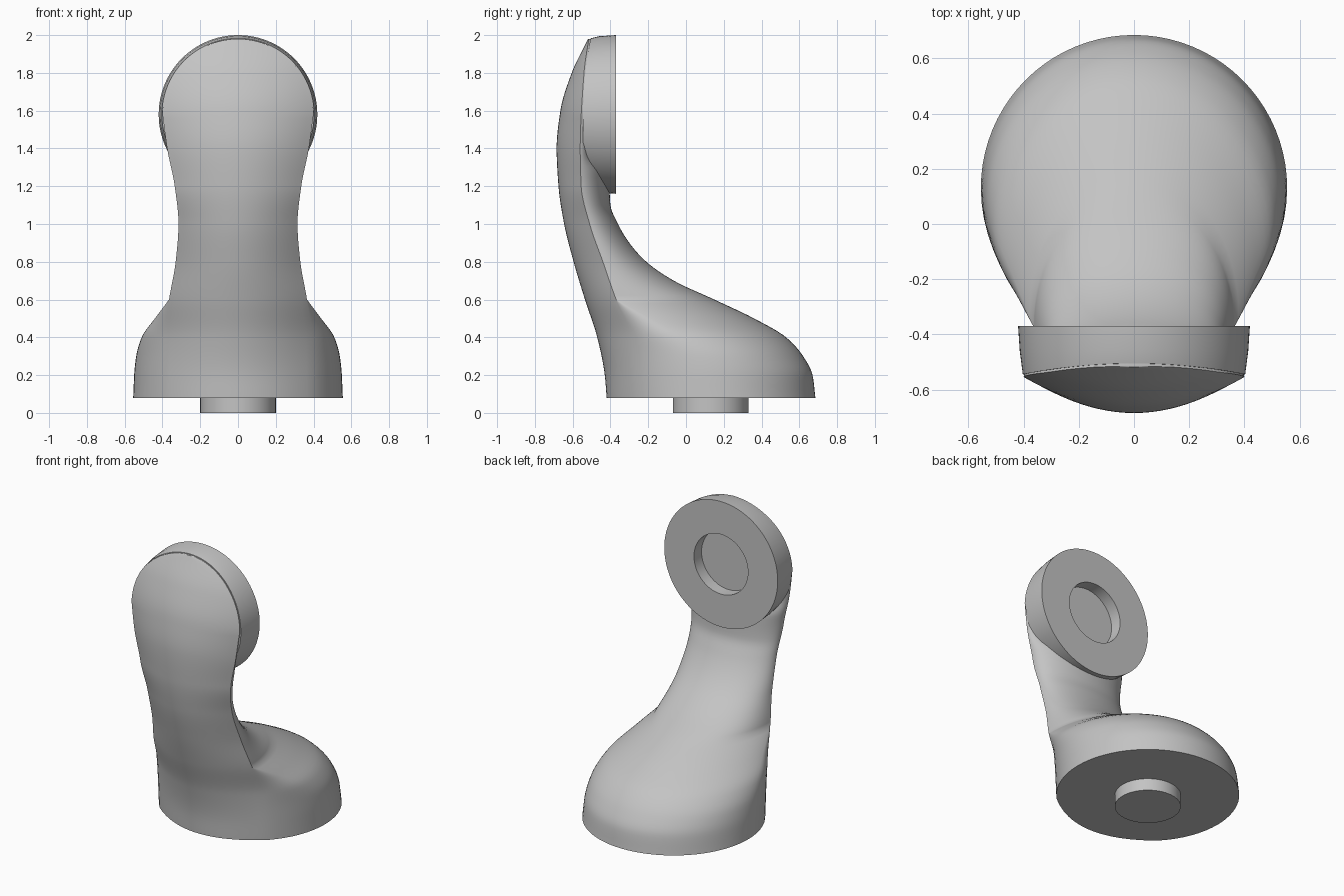
import bpy
import bmesh
from math import sin, cos, pi, sqrt, acos

cube = bpy.data.objects.get("Cube")
if cube:
    bpy.data.objects.remove(cube, do_unlink=True)

grey = bpy.data.materials.new("plain grey")
grey.use_nodes = True
grey.diffuse_color = (.55, .55, .55, 1)
grey.node_tree.nodes["Principled BSDF"].inputs["Base Color"].default_value = grey.diffuse_color


def curve(z, keys):
    """Smooth monotone interpolation through (z, value) keys."""
    if z <= keys[0][0]:
        return keys[0][1]
    if z >= keys[-1][0]:
        return keys[-1][1]
    slopes = [(b[1] - a[1]) / (b[0] - a[0]) for a, b in zip(keys, keys[1:])]

    def tangent(i):
        if i == 0 or i == len(slopes):
            return slopes[min(i, len(slopes) - 1)]
        before, after = slopes[i - 1], slopes[i]
        if before * after <= 0:
            return 0
        return 2 * before * after / (before + after)

    i = max(k for k in range(len(slopes)) if keys[k][0] <= z)
    (z0, v0), (z1, v1) = keys[i], keys[i + 1]
    span = z1 - z0
    t = (z - z0) / span
    ease = t * t * (3 - 2 * t)
    return (v0 + (v1 - v0) * ease + span * t * (1 - t) ** 2 * tangent(i)
            - span * t * t * (1 - t) * tangent(i + 1))


def make_loft(name, rings):
    """Skin closed rings of equal length and cap both ends."""
    bm = bmesh.new()
    loops = [[bm.verts.new(p) for p in ring] for ring in rings]
    count = len(loops[0])
    for low, high in zip(loops, loops[1:]):
        for i in range(count):
            j = (i + 1) % count
            bm.faces.new((low[i], low[j], high[j], high[i]))
    bm.faces.new(loops[0][::-1])
    bm.faces.new(loops[-1])
    bmesh.ops.recalc_face_normals(bm, faces=bm.faces)
    mesh = bpy.data.meshes.new(name)
    bm.to_mesh(mesh)
    bm.free()
    mesh.materials.append(grey)
    obj = bpy.data.objects.new(name, mesh)
    bpy.context.collection.objects.link(obj)
    bpy.ops.object.select_all(action="DESELECT")
    obj.select_set(True)
    bpy.context.view_layer.objects.active = obj
    bpy.ops.object.shade_smooth_by_angle(angle=pi / 3.2)
    return obj


# Body outlines by height: front line, side crease, rear line and widths
FRONT = [(.08, -.42), (.2, -.43), (.4, -.47), (.6, -.535), (.8, -.595), (1, -.645),
         (1.2, -.675), (1.4, -.685), (1.6, -.665), (1.8, -.605), (1.98, -.518)]
CREASE = [(.08, -.255), (.4, -.29), (.6, -.37), (.8, -.44), (1, -.51),
          (1.2, -.555), (1.4, -.56), (1.8, -.54), (1.98, -.515)]
REAR = [(.08, .685), (.2, .67), (.3, .62), (.4, .53), (.5, .36), (.6, .15), (.7, -.065),
        (.8, -.21), (.9, -.3), (1, -.36), (1.1, -.4), (1.27, -.41), (1.37, -.465), (2, -.475)]
STRIP = [(.08, .4), (.4, .39), (.6, .365), (.8, .33), (1, .315),
         (1.2, .335), (1.4, .375), (1.58, .4)]
BULGE = [(.08, .155), (.2, .153), (.3, .145), (.4, .12), (.5, .06), (.6, 0)]
WAIST = [(.08, .385), (.2, .375), (.3, .35), (.4, .27), (.5, .14), (.6, 0)]

HEAD_Z = 1.58
HEAD_R = .42


def body_slice(z):
    front, crease, rear = (curve(z, k) for k in (FRONT, CREASE, REAR))
    strip = curve(z, STRIP)
    if z > HEAD_Z:
        strip = sqrt(max(.4 ** 2 - (z - HEAD_Z) ** 2, 0))
    wide = strip + curve(z, BULGE)
    lift = curve(z, WAIST)
    middle = crease + lift
    start = acos(min(1, strip / wide))
    depth = lift / max(sin(start), .01)
    half = []
    # bowed front strip
    for i in range(12):
        u = i / 12
        half.append((strip * u, crease + (front - crease) * (1 - u * u)))
    # flank from the crease to the widest point
    for i in range(8):
        a = start * (1 - i / 8)
        half.append((wide * cos(a), middle - depth * sin(a)))
    # rounded rear
    for i in range(21):
        a = pi / 2 * i / 20
        half.append((wide * cos(a), middle + (rear - middle) * sin(a)))
    mirrored = [(-x, y) for x, y in half[-2:0:-1]]
    return [(x, y, z) for x, y in half + mirrored]


levels = [.08 + (HEAD_Z - .08) * i / 72 for i in range(72)]
levels += [HEAD_Z + .4 * sin(pi / 2 * i / 20) for i in range(20)]
make_loft("curved_body", [body_slice(z) for z in levels])


# Round mounting head with a recessed socket at its rear
def head_ring(radius, y, follow_front=False):
    ring = []
    for i in range(96):
        a = 2 * pi * i / 96
        rise = max(0, sin(a)) ** 2 if follow_front else 0
        ring.append((radius * cos(a), y + .04 * rise, HEAD_Z + radius * sin(a)))
    return ring


make_loft("mounting_head", [
    head_ring(.403, -.545, True),
    head_ring(.414, -.46),
    head_ring(HEAD_R, -.37),
    head_ring(.2, -.37),
    head_ring(.2, -.45),
])


# Locating peg under the base
def peg_ring(z):
    return [(.2 * cos(2 * pi * i / 64), .13 + .2 * sin(2 * pi * i / 64), z)
            for i in range(64)]


make_loft("base_peg", [peg_ring(0), peg_ring(.1)])
